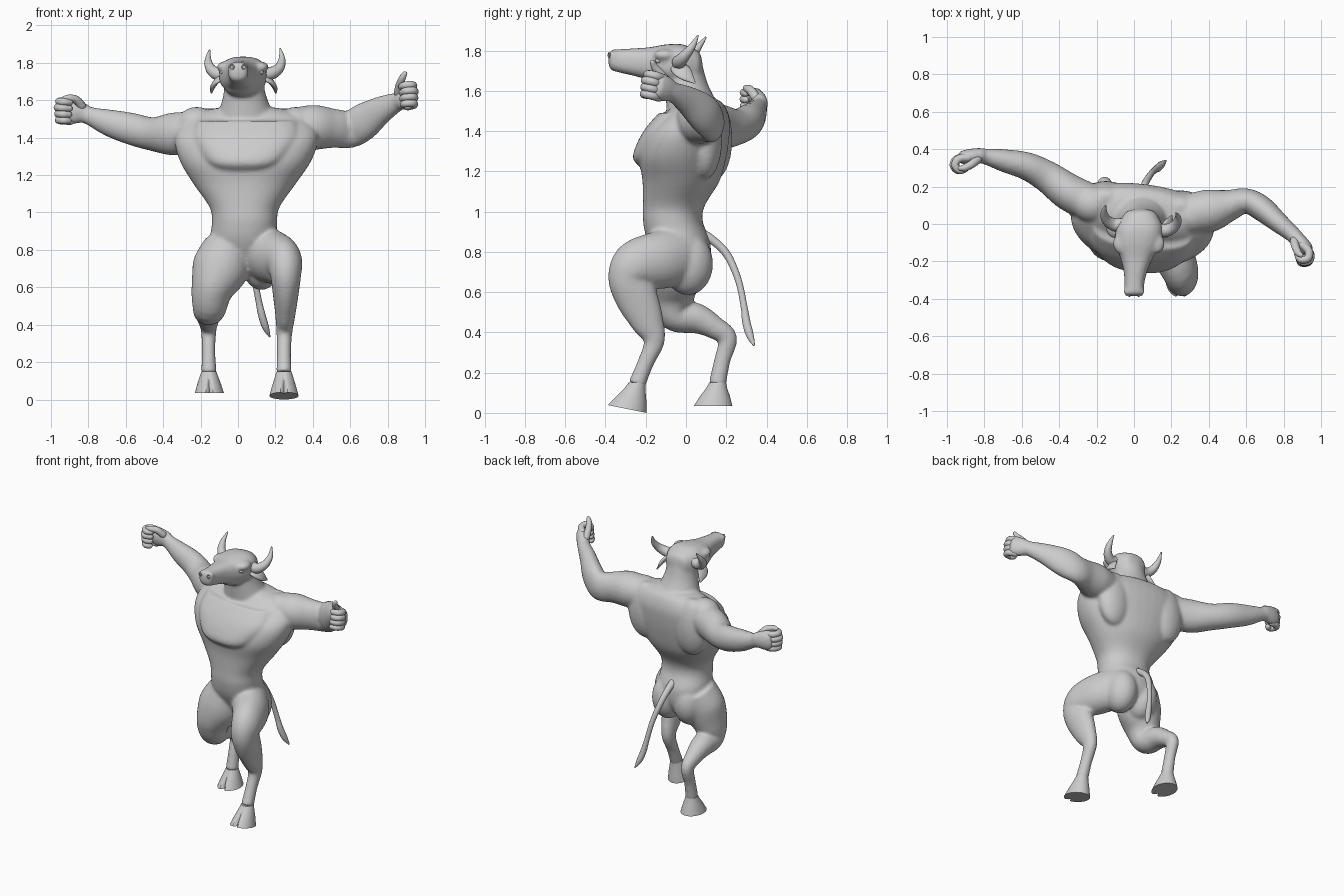
import bpy, bmesh, math
from mathutils import Vector, Matrix


def spline(secs, steps):
    """Catmull-Rom interpolation of (x, y, z, ra, rb) sections."""
    out, last = [], len(secs) - 1
    for i in range(last):
        a, b, c, d = (secs[max(0, min(last, j))] for j in (i - 1, i, i + 1, i + 2))
        for k in range(steps):
            t = k / steps
            out.append([0.5 * (2 * q + (r - p) * t + (2 * p - 5 * q + 4 * r - s) * t * t
                               + (3 * q - p - 3 * r + s) * t ** 3)
                        for p, q, r, s in zip(a, b, c, d)])
    return out + [list(secs[-1])]


def loft(bm, secs, ref, axis=None, n=24, power=2.0, cap=0.0, steps=5):
    """Closed tube of elliptical rings; ra lies along ref, cap rounds the ends."""
    pts = spline(secs, steps)
    frames = []
    for i, p in enumerate(pts):
        t = Vector(axis) if axis else (Vector(pts[min(i + 1, len(pts) - 1)][:3]) - Vector(pts[max(i - 1, 0)][:3]))
        t.normalize()
        a = Vector(ref)
        a = (a - a.dot(t) * t).normalized()
        frames.append((Vector(p[:3]), t, a, t.cross(a), max(p[3], .001), max(p[4], .001)))
    if cap:
        for end, sgn in ((0, -1), (-1, 1)):
            c, t, a, b, ra, rb = frames[end]
            extra = [(c + t * sgn * cap * min(ra, rb) * h, t, a, b, ra * s, rb * s)
                     for h, s in ((.5, .87), (.85, .53), (1, .15))]
            frames = extra[::-1] + frames if sgn < 0 else frames + extra
    rings = []
    for c, t, a, b, ra, rb in frames:
        ring = []
        for k in range(n):
            w = 2 * math.pi * k / n
            cs, sn = math.cos(w), math.sin(w)
            ring.append(bm.verts.new(c + a * ra * math.copysign(abs(cs) ** (2 / power), cs)
                                     + b * rb * math.copysign(abs(sn) ** (2 / power), sn)))
        rings.append(ring)
    for r, s in zip(rings, rings[1:]):
        for k in range(n):
            bm.faces.new((r[k], r[(k + 1) % n], s[(k + 1) % n], s[k]))
    bm.faces.new(rings[0][::-1])
    bm.faces.new(rings[-1])


def blob(bm, c, s):
    bmesh.ops.create_uvsphere(bm, u_segments=24, v_segments=14, radius=1,
                              matrix=Matrix.Translation(c) @ Matrix.Diagonal((*s, 1)))


def finish(bm, name, angle=60):
    bmesh.ops.recalc_face_normals(bm, faces=bm.faces)
    me = bpy.data.meshes.new(name)
    bm.to_mesh(me)
    bm.free()
    ob = bpy.data.objects.new(name, me)
    bpy.context.collection.objects.link(ob)
    bpy.ops.object.select_all(action='DESELECT')
    ob.select_set(True)
    bpy.context.view_layer.objects.active = ob
    bpy.ops.object.shade_smooth_by_angle(angle=math.radians(angle))
    return ob


X, Y, Z = (1, 0, 0), (0, 1, 0), (0, 0, 1)
body = bmesh.new()

# torso: pelvis, waist, flaring back
loft(body, [(.04, -.01, .67, .1, .08), (.035, -.01, .74, .15, .125), (.03, -.035, .85, .178, .155),
            (.035, -.065, .95, .174, .147), (.035, -.06, 1.03, .188, .152), (.035, -.025, 1.15, .272, .188),
            (.04, -.015, 1.27, .35, .21), (.045, .01, 1.38, .385, .2), (.05, .045, 1.46, .365, .165),
            (.05, .065, 1.53, .27, .12), (.05, .065, 1.56, .16, .08)],
     (.99, -.13, 0), axis=Z, n=40, power=2.2)
# broad chest plate
loft(body, [(.035, -.11, 1.21, .13, .1), (.035, -.115, 1.26, .2, .145), (.04, -.105, 1.33, .25, .138),
            (.045, -.07, 1.41, .285, .128), (.05, -.02, 1.49, .27, .11)], (.99, -.1, 0), axis=Z, n=40, power=2.6)
# shoulder blades, buttocks, shoulder tops
for s in (-1, 1):
    blob(body, (.05 + .2 * s, .12 - .025 * s, 1.36), (.13, .085, .2))
    blob(body, (.04 + .085 * s, .01, .74), (.108, .125, .155))
    blob(body, (.045 + .265 * s, .075 - .03 * s, 1.465), (.11, .1, .1))

# neck
loft(body, [(.045, .06, 1.43, .19, .15), (.04, .025, 1.55, .14, .125), (.035, .0, 1.64, .112, .107),
            (.03, -.015, 1.74, .1, .095)], X, axis=Z)
# head, muzzle to crown
loft(body, [(0, -.365, 1.753, .054, .054), (.002, -.32, 1.748, .053, .06), (.008, -.25, 1.742, .064, .07),
            (.014, -.18, 1.735, .088, .082), (.022, -.1, 1.735, .122, .096), (.03, -.02, 1.735, .125, .097),
            (.035, .05, 1.725, .09, .08)], X, axis=Y, power=2.5, cap=.4)
blob(body, (.02, -.09, 1.672), (.092, .11, .055))
for s in (-1, 1):  # brows and nostril wings
    blob(body, (.026 + .095 * s, -.105, 1.778), (.044, .055, .03))
    blob(body, (.034 * s, -.363, 1.775), (.024, .022, .024))

# arms
loft(body, [(.25, .05, 1.45, .1, .1), (.4, .07, 1.455, .12, .115), (.51, .1, 1.45, .105, .085),
            (.6, .125, 1.445, .1, .066), (.68, .085, 1.49, .1, .068), (.77, .01, 1.55, .075, .055),
            (.86, -.065, 1.595, .05, .042), (.89, -.1, 1.61, .05, .038)], Z, cap=.5)
loft(body, [(-.2, .1, 1.44, .1, .1), (-.34, .165, 1.42, .115, .1), (-.46, .25, 1.42, .09, .086),
            (-.57, .308, 1.447, .086, .075), (-.69, .338, 1.48, .072, .062), (-.8, .362, 1.518, .048, .042),
            (-.86, .365, 1.53, .048, .036)], Z, cap=.5)

# legs down to the fetlocks
loft(body, [(.11, -.02, .79, .12, .15), (.19, -.13, .76, .12, .145), (.245, -.245, .735, .1, .125),
            (.255, -.287, .665, .083, .1), (.255, -.245, .57, .07, .105), (.253, -.195, .46, .055, .085),
            (.248, -.158, .36, .043, .054), (.246, -.2, .25, .038, .041), (.246, -.245, .14, .042, .044)], X)
loft(body, [(-.05, -.03, .82, .13, .14), (-.095, -.06, .7, .152, .14), (-.14, -.075, .58, .112, .12),
            (-.153, -.055, .485, .09, .082), (-.16, .05, .47, .075, .076), (-.158, .14, .425, .057, .058),
            (-.157, .207, .37, .042, .048), (-.157, .18, .26, .036, .041), (-.156, .155, .14, .042, .044)], X)


def hand(name, w, f, p, lift):
    """Palm fused to the body, with a separate set of curled fingers and a thumb."""
    w, f, p = Vector(w), Vector(f).normalized(), Vector(p)
    p = (p - p.dot(f) * f).normalized()
    u = p.cross(f)
    u = u if u.z > 0 else -u
    at = lambda a, b, c, r: (*(w + f * a + p * b + u * c), r, r)
    loft(body, [(*(w + f * d), h, t) for d, h, t in ((-.02, .048, .04), (.04, .066, .042), (.09, .064, .036))],
         u, cap=.6)
    bm = bmesh.new()
    for i in range(4):
        h = .048 - .033 * i
        g = -.006 * abs(i - 1)
        loft(bm, [at(.06, .005, h, .021), at(.115 + g, .004, h, .022), at(.14 + g, .035, h, .021),
                  at(.118 + g, .066, h, .02), at(.08, .06, h, .018)], u, n=12, cap=1)
    loft(bm, [at(.01, .02, .035, .024), at(.045, .04, .065, .022), at(.085, .055, .07 + lift * .5, .019),
              at(.11, .055, .068 + lift, .013)], p, n=12, cap=1)
    finish(bm, name)


hand("left_fingers", (.868, -.078, 1.602), (.66, -.68, .22), (-.7, -.7, .1), .045)
hand("right_fingers", (-.832, .366, 1.535), (-.97, -.12, .08), (0, -1, 0), 0)

# fuse the body into one smooth skin
ob = finish(body, "body", 180)
rm = ob.modifiers.new("fuse", 'REMESH')
rm.mode, rm.voxel_size, rm.use_smooth_shade = 'VOXEL', .01, True
sm = ob.modifiers.new("soften", 'SMOOTH')
sm.factor, sm.iterations = .5, 10

# horns
for name, secs in (
        ("left_horn", [(.09, -.02, 1.755, .036, .036), (.165, -.035, 1.742, .035, .035), (.218, -.01, 1.77, .028, .028),
                       (.235, .03, 1.82, .018, .018), (.225, .06, 1.877, .004, .004)]),
        ("right_horn", [(-.03, .0, 1.755, .036, .036), (-.1, -.005, 1.738, .035, .035), (-.145, .02, 1.767, .028, .028),
                        (-.16, .06, 1.815, .018, .018), (-.152, .1, 1.868, .004, .004)])):
    bm = bmesh.new()
    loft(bm, secs, Y, n=16)
    finish(bm, name)

# drooping ears, eyes
for name, s in (("left", 1), ("right", -1)):
    bm = bmesh.new()
    e = lambda d, y, z, ra, rb: (.03 + s * d, y, z, ra, rb)
    loft(bm, [e(.1, -.06, 1.72, .014, .022), e(.135, -.035, 1.71, .015, .042), e(.16, .0, 1.68, .013, .038),
              e(.172, .045, 1.638, .003, .004)], (1, 0, s * .8), n=14)
    finish(bm, name + "_ear")
    bm = bmesh.new()
    blob(bm, (.022 + s * .1, -.135, 1.75), (.015, .018, .013))
    finish(bm, name + "_eye")

# nostril rims
for name, s in (("left", 1), ("right", -1)):
    bpy.ops.mesh.primitive_torus_add(location=(.033 * s, -.382, 1.778), rotation=(math.pi / 2, 0, .35 * s),
                                     major_radius=.011, minor_radius=.004, major_segments=18, minor_segments=8)
    bpy.context.object.name = name + "_nostril"
    bpy.ops.object.shade_smooth()

# tail with tuft
bm = bmesh.new()
loft(bm, [(.04, .06, .9, .03, .026), (.045, .13, .86, .023, .022), (.055, .205, .785, .02, .02),
          (.085, .26, .66, .017, .017), (.11, .288, .53, .017, .017), (.128, .3, .45, .02, .021),
          (.148, .318, .385, .018, .019), (.17, .338, .335, .004, .005)], X, n=14)
finish(bm, "tail")


def hoof(name, top, base, slope):
    """Cloven hoof flaring from the fetlock to a flat, tilted sole."""
    bm, rings, n = bmesh.new(), [], 48
    top, base = Vector(top), Vector(base)
    for t, rx, ry in ((0, .04, .042), (.25, .05, .054), (.6, .064, .077), (1, .078, .098)):
        c, ring = top.lerp(base, t), []
        for k in range(n):
            w = 2 * math.pi * k / n - math.pi / 2
            d = math.remainder(w + math.pi / 2, 2 * math.pi)
            r = 1 - .38 * t * math.exp(-(d / .15) ** 2)
            y = ry * r * math.sin(w)
            ring.append(bm.verts.new(c + Vector((rx * r * math.cos(w), y, -slope * t * y))))
        rings.append(ring)
    for a, b in zip(rings, rings[1:]):
        for k in range(n):
            bm.faces.new((a[k], a[(k + 1) % n], b[(k + 1) % n], b[k]))
    bm.faces.new(rings[0])
    bm.faces.new(rings[-1])
    finish(bm, name, 40)


hoof("left_hoof", (.246, -.243, .15), (.246, -.295, .02), .2)
hoof("right_hoof", (-.156, .157, .15), (-.153, .132, .035), 0)
